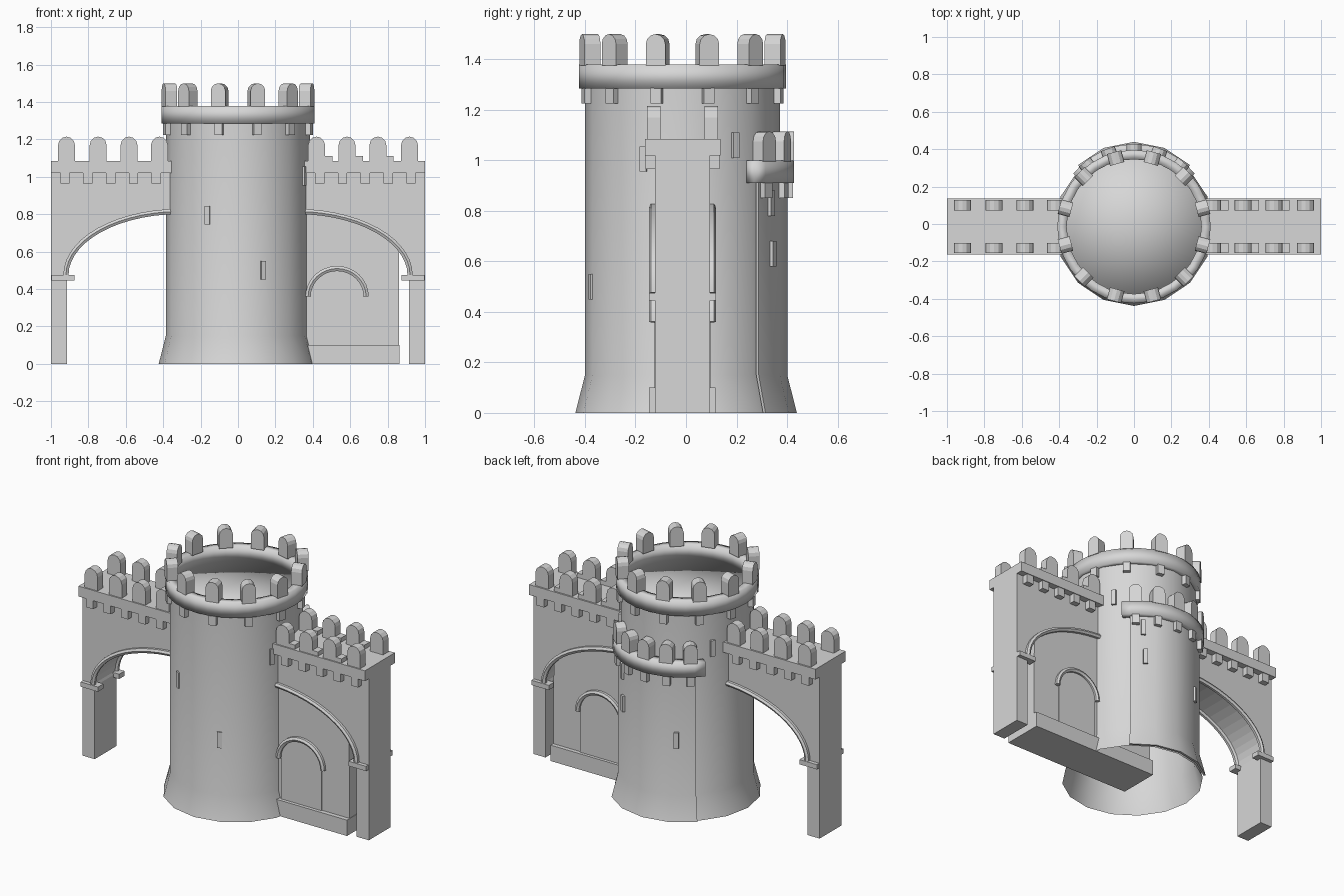
import bpy, bmesh, math
from mathutils import Matrix, Vector

if "Cube" in bpy.data.objects:
    bpy.data.objects.remove(bpy.data.objects["Cube"])

stone = bpy.data.materials.new("stone_grey")
stone.diffuse_color = (0.68, 0.68, 0.68, 1)
stone.use_nodes = True
stone.node_tree.nodes["Principled BSDF"].inputs["Base Color"].default_value = stone.diffuse_color
CX, CY = 0.0, -0.014         # tower axis
BY = 0.015                   # axis of the rear bulge


def finish(bm, name, smooth=None):
    bmesh.ops.recalc_face_normals(bm, faces=bm.faces)
    me = bpy.data.meshes.new(name)
    bm.to_mesh(me)
    bm.free()
    ob = bpy.data.objects.new(name, me)
    me.materials.append(stone)
    bpy.context.collection.objects.link(ob)
    if smooth:
        bpy.ops.object.select_all(action='DESELECT')
        bpy.context.view_layer.objects.active = ob
        ob.select_set(True)
        bpy.ops.object.shade_smooth_by_angle(angle=math.radians(smooth))
    return ob


def add_prism(bm, pts, y0, y1, mat=Matrix()):
    """Extrude an XZ outline from y0 to y1."""
    a = [bm.verts.new(mat @ Vector((x, y0, z))) for x, z in pts]
    b = [bm.verts.new(mat @ Vector((x, y1, z))) for x, z in pts]
    bm.faces.new(a)
    bm.faces.new(b[::-1])
    for i in range(len(pts)):
        j = (i + 1) % len(pts)
        bm.faces.new((a[i], b[i], b[j], a[j]))


def add_box(bm, x0, x1, y0, y1, z0, z1, mat=Matrix()):
    add_prism(bm, [(x0, z0), (x1, z0), (x1, z1), (x0, z1)], y0, y1, mat)


def lathe(name, profile, cy, seg, a0=0, a1=360, closed=True, smooth=32):
    """Revolve an (r, z) outline, as a full ring or a capped arc."""
    bm = bmesh.new()
    full = a1 - a0 == 360
    rings = []
    for i in range(seg if full else seg + 1):
        t = math.radians(a0 + (a1 - a0) * i / seg)
        rings.append([bm.verts.new((CX + r * math.cos(t), cy + r * math.sin(t), z)) for r, z in profile])
    n = len(profile)
    for i in range(seg):
        p, q = rings[i], rings[(i + 1) % len(rings)]
        for k in range(n if closed else n - 1):
            m = (k + 1) % n
            bm.faces.new((p[k], q[k], q[m], p[m]))
    if not full:
        bm.faces.new(rings[0])
        bm.faces.new(rings[-1][::-1])
    bmesh.ops.remove_doubles(bm, verts=bm.verts, dist=1e-5)
    return finish(bm, name, smooth)


def merlon_outline(cx, w, z0, z1):
    """Upright block with a rounded top."""
    r = w / 2
    arc = [(cx + r * math.cos(math.pi * i / 6), z1 - r + r * math.sin(math.pi * i / 6)) for i in range(7)]
    return [(cx - r, z0), (cx + r, z0)] + arc


def around(angle, cy):
    """Place parts so that local -y points outward at the angle."""
    return Matrix.Translation((CX, cy, 0)) @ Matrix.Rotation(math.radians(angle + 90), 4, 'Z')


def crown(prefix, angles, cy, w, z_ring, z_top, z_b0, z_b1, bw):
    bm, bk = bmesh.new(), bmesh.new()
    for a in angles:
        m = around(a, cy)
        add_prism(bm, merlon_outline(0, w, z_ring, z_top), -0.412, -0.347, m)
        add_box(bk, -bw / 2, bw / 2, -0.408, -0.36, z_b0, z_b1, m)
    finish(bm, prefix + "_merlons")
    finish(bk, prefix + "_brackets")


# main round tower: open shell with flared foot, roof floor and parapet ring
lathe("tower_shaft", [(0.386, 1.29), (0.386, 0.15), (0.424, 0)], CY, 16, closed=False)
lathe("tower_roof", [(0, 1.29), (0.37, 1.29), (0.37, 1.27)], CY, 32, closed=False, smooth=180)
lathe("tower_parapet", [(0.36, 1.285), (0.41, 1.285), (0.41, 1.38), (0.36, 1.38)], CY, 32, smooth=100)
crown("tower", range(15, 360, 30), CY, 0.08, 1.375, 1.50, 1.225, 1.286, 0.044)

# rear bulge carrying a lower balcony
lathe("rear_bulge", [(0.41, 0), (0.424, 0), (0.386, 0.15), (0.386, 0.93), (0.372, 0.93), (0.372, 0.15)],
      BY, 4, 45, 135)
lathe("balcony_parapet", [(0.35, 0.91), (0.412, 0.91), (0.412, 1.0), (0.35, 1.0)], BY, 12, 38, 142, smooth=100)
crown("balcony", range(50, 131, 20), BY, 0.08, 0.995, 1.115, 0.85, 0.911, 0.044)

# arrow slits
bm = bmesh.new()
for ang, cy, z in ((-115, CY, 0.795), (-69.5, CY, 0.5), (-23.5, CY, 1.005), (33, CY, 1.06), (147, CY, 1.06),
                   (57, BY, 0.83), (59, BY, 0.63), (118, BY, 0.5)):
    add_box(bm, -0.014, 0.014, -0.393, -0.365, z - 0.05, z + 0.05, around(ang, cy))
finish(bm, "arrow_slits")

# quarter arch curve shared by wings and trims
N = 14
ARCH = [(0.31 + 0.61 * math.cos(math.pi / 2 * i / N), 0.475 + 0.34 * math.sin(math.pi / 2 * i / N))
        for i in range(N + 1)]
Y0, Y1 = -0.123, 0.095       # wing body faces
FACES = ((Y0, -1), (Y1, 1))  # front and back face with outward direction


def tube(name, pts, y, r):
    """Round moulding along an XZ path."""
    cu = bpy.data.curves.new(name, 'CURVE')
    cu.dimensions = '3D'
    cu.bevel_depth = r
    cu.bevel_resolution = 1
    cu.use_fill_caps = True
    sp = cu.splines.new('POLY')
    sp.points.add(len(pts) - 1)
    for p, (x, z) in zip(sp.points, pts):
        p.co = (x, y, z, 1)
    tmp = bpy.data.objects.new(name, cu)
    bpy.context.collection.objects.link(tmp)
    me = bpy.data.meshes.new_from_object(tmp.evaluated_get(bpy.context.evaluated_depsgraph_get()))
    bpy.data.objects.remove(tmp)
    bm = bmesh.new()
    bm.from_mesh(me)
    bpy.data.meshes.remove(me)
    finish(bm, name, 50)


for side, s in (("left", -1), ("right", 1)):
    # wall with half arch and outer pier
    bm = bmesh.new()
    add_prism(bm, [(s * x, z) for x, z in [(1, 0), (1, 1.03), (0.31, 1.03)] + ARCH[::-1] + [(0.915, 0.46), (0.915, 0)]],
              Y0, Y1)
    finish(bm, side + "_wing_wall")
    # overhanging walkway with hanging teeth and merlons
    bm, mr = bmesh.new(), bmesh.new()
    add_box(bm, s * 0.352, s * 1.0, -0.163, 0.137, 1.02, 1.085)
    for y, d in FACES:
        for i in range(5):
            x = s * (0.925 - 0.122 * i)
            add_box(bm, x - 0.025, x + 0.025, y - d * 0.01, y + d * 0.037, 0.965, 1.021)
        inner, outer = y - d * 0.022, y + d * 0.032
        for x in (0.42, 0.583, 0.748, 0.917):
            add_prism(mr, merlon_outline(s * x, 0.09, 1.084, 1.215), inner, outer)
        if s > 0:
            for x in (0.475, 0.637, 0.802):
                add_box(mr, x - 0.03, x + 0.03, inner, outer, 1.084, 1.112)
    finish(bm, side + "_walkway")
    finish(mr, side + "_wing_merlons")
    # pier capital and arch mouldings
    bm = bmesh.new()
    for y, d in FACES:
        add_box(bm, s * 0.875, s * 0.997, y - d * 0.03, y + d * 0.024, 0.445, 0.475)
        tube(side + "_arch_trim", [(s * x, z) for x, z in ARCH], y + d * 0.008, 0.016)
    finish(bm, side + "_capitals")

# infill wall, plinth and doors under the right arch
bm = bmesh.new()
infill = [(-0.05, 0), (0.862, 0)] + [(min(x, 0.862), z + 0.005) for x, z in ARCH[4:]] + [(-0.05, 0.815)]
add_prism(bm, infill, Y0 + 0.004, Y1 - 0.004)
finish(bm, "infill_wall")
bm = bmesh.new()
add_box(bm, -0.05, 0.864, Y0 - 0.024, Y1 + 0.022, 0, 0.1)
finish(bm, "plinth")
HEAD = [(0.53 + 0.155 * math.cos(math.pi * i / 16), 0.36 + 0.15 * math.sin(math.pi * i / 16)) for i in range(17)]
bm = bmesh.new()
for y, d in FACES:
    panel = [(0.39, 0.1), (0.67, 0.1)] + [(0.53 + (x - 0.53) * 0.903, z) for x, z in HEAD]
    add_prism(bm, panel, y - d * 0.006, y + d * 0.003)
    tube("door_trim", HEAD, y + d * 0.007, 0.016)
finish(bm, "door_panels")
